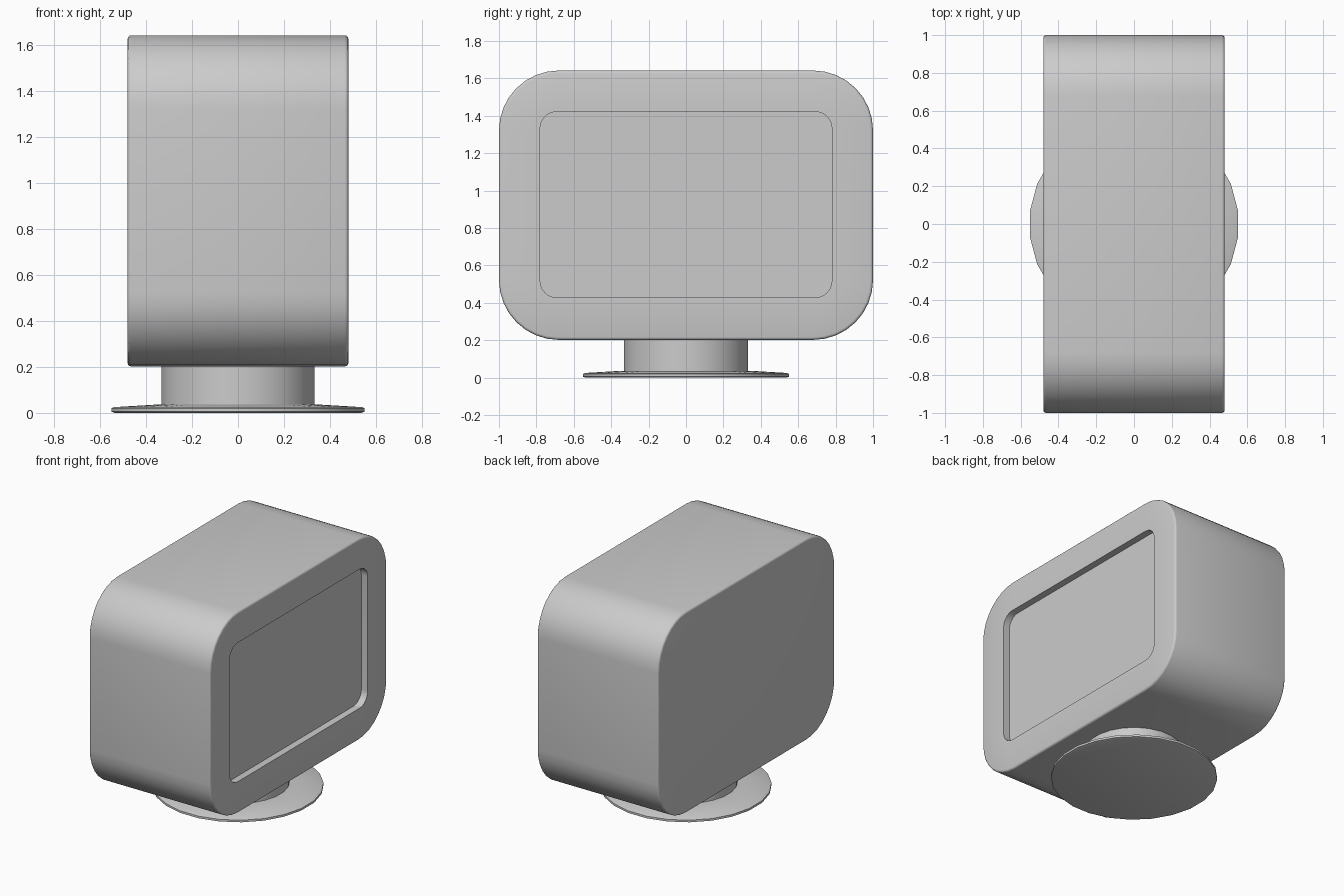
import bpy, bmesh, math

if "Cube" in bpy.data.objects:
    bpy.data.objects.remove(bpy.data.objects["Cube"])


def rounded_rect(hy, hz, r, segs=8):
    """Rounded rectangle outline (y, z) around the origin."""
    pts = []
    for i, (sy, sz) in enumerate([(1, 1), (-1, 1), (-1, -1), (1, -1)]):
        for k in range(segs + 1):
            a = math.pi / 2 * (i + k / segs)
            pts.append((sy * (hy - r) + r * math.cos(a), sz * (hz - r) + r * math.sin(a)))
    return pts


def circle(r, n=24):
    return [(r * math.cos(2 * math.pi * (k + 0.5) / n), r * math.sin(2 * math.pi * (k + 0.5) / n))
            for k in range(n)]


def loft(name, rings):
    """Skin a stack of equal-length rings and cap both ends."""
    bm = bmesh.new()
    loops = [[bm.verts.new(p) for p in ring] for ring in rings]
    n = len(loops[0])
    for a, b in zip(loops, loops[1:]):
        for i in range(n):
            j = (i + 1) % n
            bm.faces.new((a[i], a[j], b[j], b[i]))
    bm.faces.new(loops[0][::-1])
    bm.faces.new(loops[-1])
    bmesh.ops.recalc_face_normals(bm, faces=bm.faces)
    mesh = bpy.data.meshes.new(name)
    bm.to_mesh(mesh)
    bm.free()
    ob = bpy.data.objects.new(name, mesh)
    bpy.context.collection.objects.link(ob)
    bpy.ops.object.select_all(action='DESELECT')
    ob.select_set(True)
    bpy.context.view_layer.objects.active = ob
    bpy.ops.object.shade_smooth_by_angle(angle=math.radians(35))
    return ob


# Housing: rounded box with softened rims and a recessed screen on the +x side
HX, HY, HZ, R, CZ = 0.48, 1.0, 0.72, 0.32, 0.922
BEVEL, DEPTH = 0.015, 0.05


def body_ring(x, inset):
    return [(x, y, z + CZ) for y, z in rounded_rect(HY - inset, HZ - inset, R - inset)]


def screen_ring(x):
    return [(x, y, z + 0.925) for y, z in rounded_rect(0.78, 0.497, 0.09)]


rim = [(BEVEL * (1 - math.cos(a)), BEVEL * (1 - math.sin(a)))
       for a in (0, math.pi / 6, math.pi / 3, math.pi / 2)]
rings = [body_ring(-HX + dx, inset) for dx, inset in rim]
rings += [body_ring(HX - dx, inset) for dx, inset in reversed(rim)]
rings += [screen_ring(HX), screen_ring(HX - DEPTH)]
loft("screen_housing", rings)

# Stand: thin sloped foot disc rising into a short neck
foot = [(0.54, 0.0), (0.555, 0.005), (0.555, 0.02), (0.545, 0.025), (0.36, 0.036), (0.3, 0.038)]
neck = [(0.335, 0.03), (0.335, 0.22)]
for name, profile in (("stand_foot", foot), ("stand_neck", neck)):
    loft(name, [[(x, y, z) for x, y in circle(r)] for r, z in profile])
